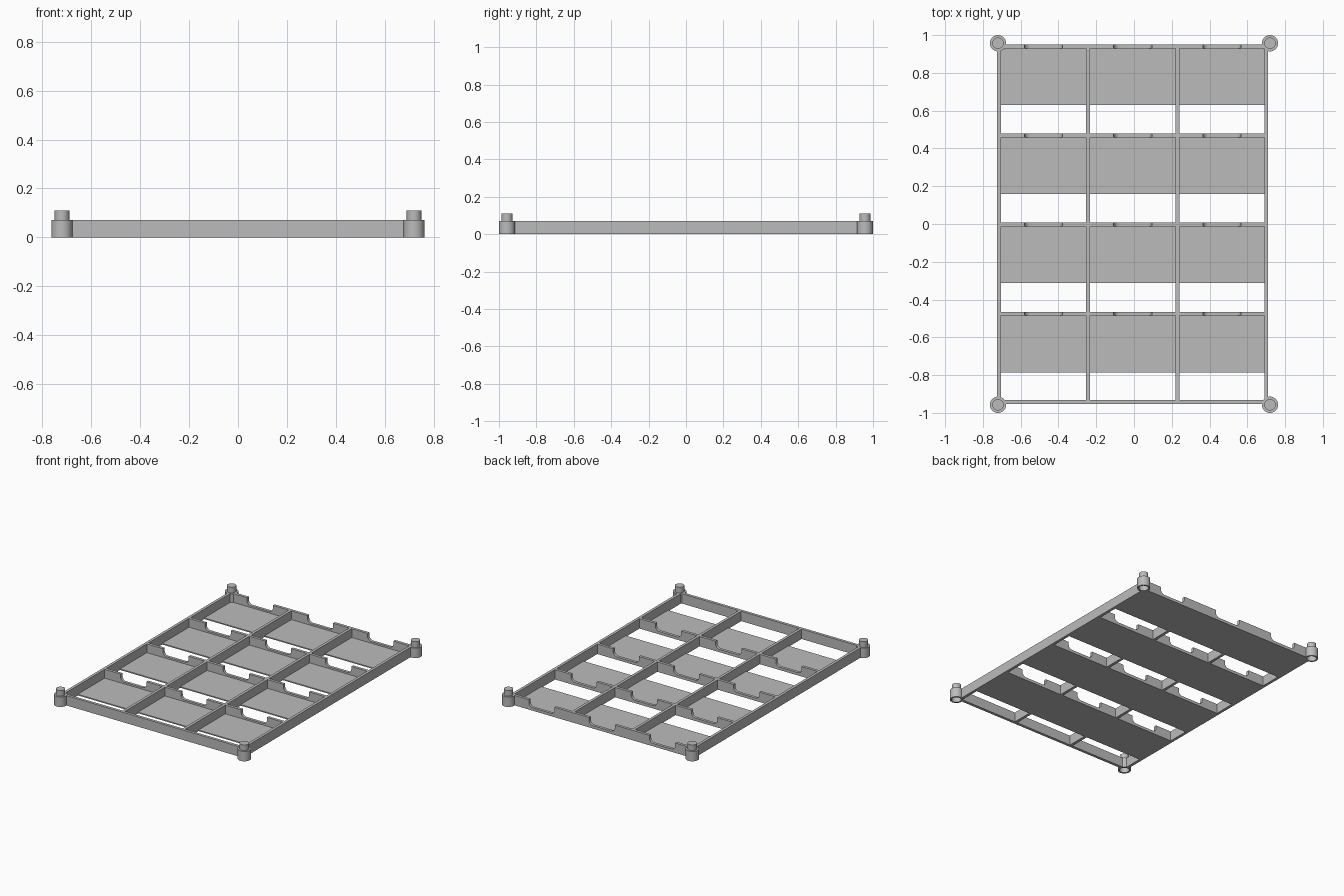
import bpy, bmesh, math
from mathutils import Vector, Matrix

cube = bpy.data.objects.get("Cube")
if cube:
    bpy.data.objects.remove(cube, do_unlink=True)

# One grey plastic for the whole rack
grey = bpy.data.materials.new("grey plastic")
grey.use_nodes = True
grey.diffuse_color = (0.5, 0.5, 0.5, 1)
bsdf = next(n for n in grey.node_tree.nodes if n.type == 'BSDF_PRINCIPLED')
bsdf.inputs["Base Color"].default_value = grey.diffuse_color

WALL_H = 0.07        # height of the walls
T = 0.02             # wall thickness
FLOOR_T = 0.008
COLUMNS = [-0.715, -0.243, 0.23, 0.70]
ROWS = [0.94, 0.469, -0.003, -0.475]
FRONT = -0.942
POST_X, POST_Y = 0.72, 0.957


def finish(name, bm, smooth=False):
    bmesh.ops.recalc_face_normals(bm, faces=bm.faces)
    mesh = bpy.data.meshes.new(name)
    bm.to_mesh(mesh)
    bm.free()
    mesh.materials.append(grey)
    obj = bpy.data.objects.new(name, mesh)
    bpy.context.collection.objects.link(obj)
    if smooth:
        bpy.ops.object.select_all(action='DESELECT')
        obj.select_set(True)
        bpy.context.view_layer.objects.active = obj
        bpy.ops.object.shade_smooth_by_angle(angle=math.radians(35))
    return obj


def box(name, low, high):
    low, high = Vector(low), Vector(high)
    bm = bmesh.new()
    size = Matrix.Diagonal((high - low).to_4d())
    bmesh.ops.create_cube(bm, size=1, matrix=Matrix.Translation((low + high) / 2) @ size)
    return finish(name, bm)


def notched_wall(name, y, x0, x1):
    """Wall whose top edge has one round-cornered finger notch per bay."""
    bottom, radius, half = 0.02, 0.03, 0.101
    outline = [(x1, 0), (x0, 0), (x0, WALL_H)]
    for left, right in zip(COLUMNS, COLUMNS[1:]):
        mid = (left + right) / 2
        arc = [(half - radius + radius * math.cos(a), bottom + radius - radius * math.sin(a))
               for a in (math.pi / 2 * i / 6 for i in range(7))]
        outline.append((mid - half, WALL_H))
        outline += [(mid - dx, z) for dx, z in arc]
        outline += [(mid + dx, z) for dx, z in reversed(arc)]
        outline.append((mid + half, WALL_H))
    outline.append((x1, WALL_H))
    bm = bmesh.new()
    face = bm.faces.new([bm.verts.new((x, y - T / 2, z)) for x, z in outline])
    out = bmesh.ops.extrude_face_region(bm, geom=[face])
    moved = [v for v in out["geom"] if isinstance(v, bmesh.types.BMVert)]
    bmesh.ops.translate(bm, verts=moved, vec=(0, T, 0))
    return finish(name, bm)


def corner_post(name, x, y):
    """Round post with a stacking peg on top and a socket underneath."""
    profile = [(0, 0.045), (0.032, 0.045), (0.032, 0), (0.043, 0),
               (0.043, WALL_H), (0.03, WALL_H), (0.03, 0.11), (0, 0.11)]
    bm = bmesh.new()
    verts = [bm.verts.new((r, 0, z)) for r, z in profile]
    edges = [bm.edges.new(pair) for pair in zip(verts, verts[1:])]
    bmesh.ops.spin(bm, geom=verts + edges, cent=(0, 0, 0), axis=(0, 0, 1),
                   angle=2 * math.pi, steps=40, use_merge=False)
    bmesh.ops.remove_doubles(bm, verts=bm.verts, dist=0.0001)
    obj = finish(name, bm, smooth=True)
    obj.location = (x, y, 0)


# Long walls and dividers
for name, x in zip(("right_wall", "right_divider", "left_divider", "left_wall"), COLUMNS):
    end = 0.927 if "wall" in name else 0.94
    box(name, (x - T / 2, -end, 0), (x + T / 2, end, WALL_H))

# Plain front wall
box("front_wall", (-0.687, FRONT - T / 2, 0), (0.687, FRONT + T / 2, WALL_H))

# Notched cross walls, each with a shelf floor in front of it
for i, y in enumerate(ROWS):
    x0, x1 = (-0.687, 0.687) if i == 0 else (COLUMNS[0], COLUMNS[-1])
    notched_wall(f"notched_wall_{i + 1}", y, x0, x1)
    fx0, fx1 = (-0.687, 0.687) if i == 0 else (-0.706, 0.691)
    box(f"floor_{i + 1}", (fx0, y - 0.31, 0), (fx1, y + T / 2, FLOOR_T))

# Back floor edges that reach the long walls beside the posts
box("floor_edge_right", (-0.706, 0.63, 0), (-0.687, 0.925, FLOOR_T))
box("floor_edge_left", (0.687, 0.63, 0), (0.691, 0.925, FLOOR_T))

# Corner posts
for sx, side in ((-1, "right"), (1, "left")):
    for sy, end in ((-1, "front"), (1, "back")):
        corner_post(f"{end}_{side}_post", sx * POST_X, sy * POST_Y)
